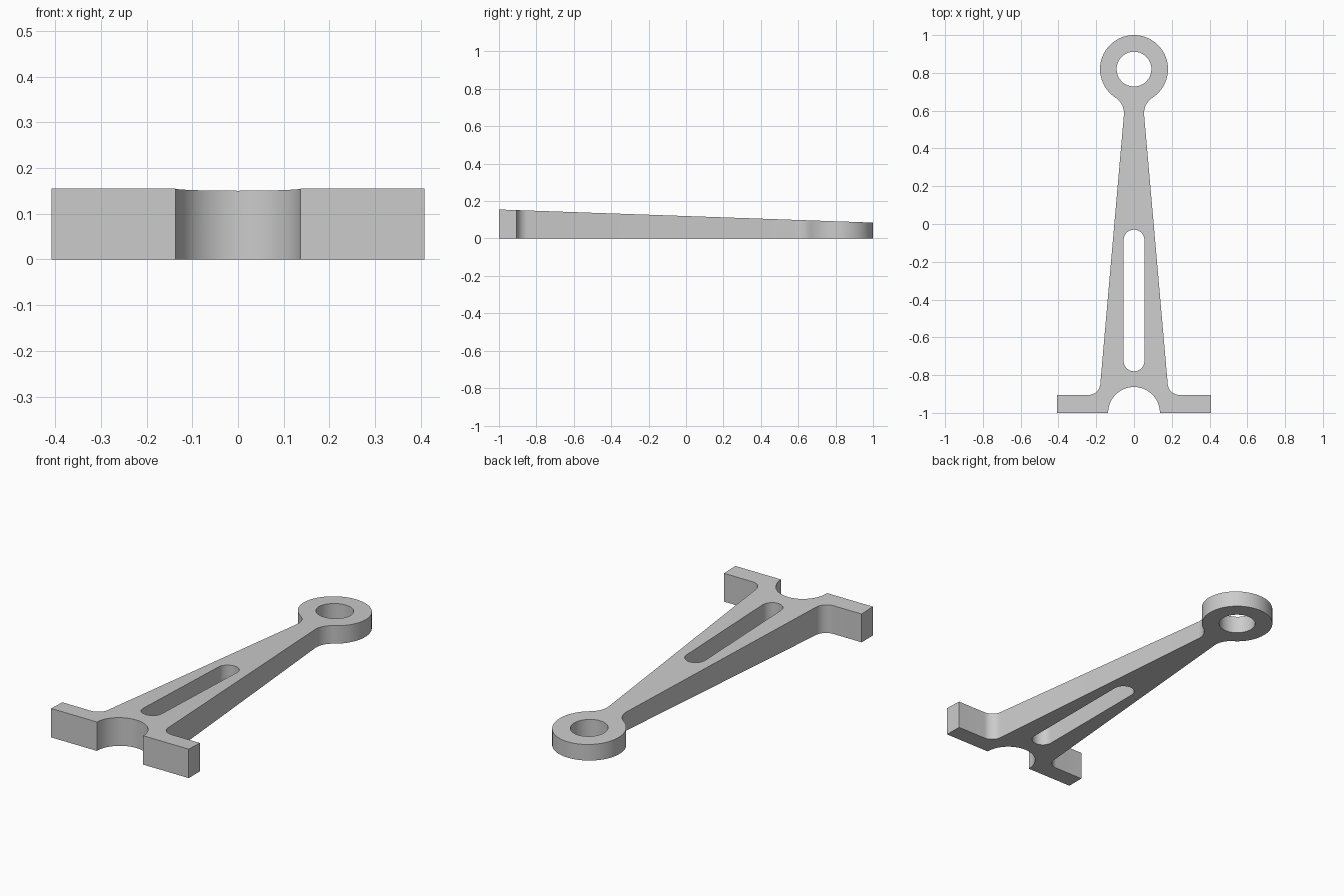
import bpy, bmesh
from math import pi, sin, cos, radians
from mathutils import Vector

if "Cube" in bpy.data.objects:
    bpy.data.objects.remove(bpy.data.objects["Cube"])


def arc(c, r, a0, a1, n):
    return [Vector((c[0] + r * cos(a0 + (a1 - a0) * i / n),
                    c[1] + r * sin(a0 + (a1 - a0) * i / n))) for i in range(n + 1)]


def angle(v):
    return Vector((1, 0)).angle_signed(v) * -1


# Main dimensions
eye, eye_r, hole_r = Vector((0, 0.82)), 0.18, 0.092
foot_x, foot_y, notch_r = 0.408, -0.905, 0.137
top_fillet, low_fillet = 0.10, 0.062
p, q = Vector((0.055, 0.56)), Vector((0.177, -0.83))   # tapered arm edge
d = (q - p).normalized()
n = Vector((-d.y, d.x))

# Fillet between the eye and the arm
base = p + n * top_fillet - eye
b = base.dot(d)
t = -b + (b * b - base.dot(base) + (eye_r + top_fillet) ** 2) ** 0.5
c1 = base + eye + d * t
to_eye = eye - c1
a_eye = angle(to_eye)

# Fillet between the arm and the foot
c2 = p + n * low_fillet
c2 += d * ((foot_y + low_fillet - c2.y) / d.y)
a_n = angle(-n) % (2 * pi)

# Right half outline, from eye top to notch top, then mirrored
half = arc(eye, eye_r, pi / 2, angle(-to_eye), 36)
half += arc(c1, top_fillet, a_eye % (2 * pi), a_n, 12)
half += arc(c2, low_fillet, a_n, 1.5 * pi, 12)
half += [Vector((foot_x, foot_y)), Vector((foot_x, -1))]
half += arc((0, -1), notch_r, 0, pi / 2, 20)
outline = half + [Vector((-v.x, v.y)) for v in reversed(half[1:-1])]

# Lightening slot and eye hole
slot = arc((0, -0.085), 0.055, 0, pi, 20) + arc((0, -0.725), 0.055, pi, 2 * pi, 20)
hole = arc(eye, hole_r, 0, 2 * pi, 56)[:-1]

curve = bpy.data.curves.new("arm_profile", 'CURVE')
curve.dimensions = '2D'
curve.fill_mode = 'BOTH'
curve.extrude = 0.5
for loop in (outline, slot, hole):
    pts = [v for i, v in enumerate(loop) if (v - loop[i - 1]).length > 1e-5]
    s = curve.splines.new('POLY')
    s.points.add(len(pts) - 1)
    for sp, v in zip(s.points, pts):
        sp.co = (v.x, v.y, 0, 1)
    s.use_cyclic_u = True
tmp = bpy.data.objects.new("profile", curve)
bpy.context.collection.objects.link(tmp)
mesh = bpy.data.meshes.new_from_object(
    tmp.evaluated_get(bpy.context.evaluated_depsgraph_get()))
bpy.data.objects.remove(tmp)

# Flat underside, top sloping down towards the eye
bm = bmesh.new()
bm.from_mesh(mesh)
bmesh.ops.remove_doubles(bm, verts=bm.verts, dist=1e-5)
for v in bm.verts:
    v.co.z = 0.12 - 0.035 * v.co.y if v.co.z > 0 else 0
bmesh.ops.recalc_face_normals(bm, faces=bm.faces)
bmesh.ops.dissolve_limit(bm, angle_limit=radians(0.1), verts=bm.verts, edges=bm.edges)
bmesh.ops.triangulate(bm, faces=[f for f in bm.faces if len(f.verts) > 4])
bm.to_mesh(mesh)
bm.free()

arm = bpy.data.objects.new("lever_arm", mesh)
bpy.context.collection.objects.link(arm)
bpy.context.view_layer.objects.active = arm
arm.select_set(True)
bpy.ops.object.shade_smooth_by_angle(angle=radians(30))
